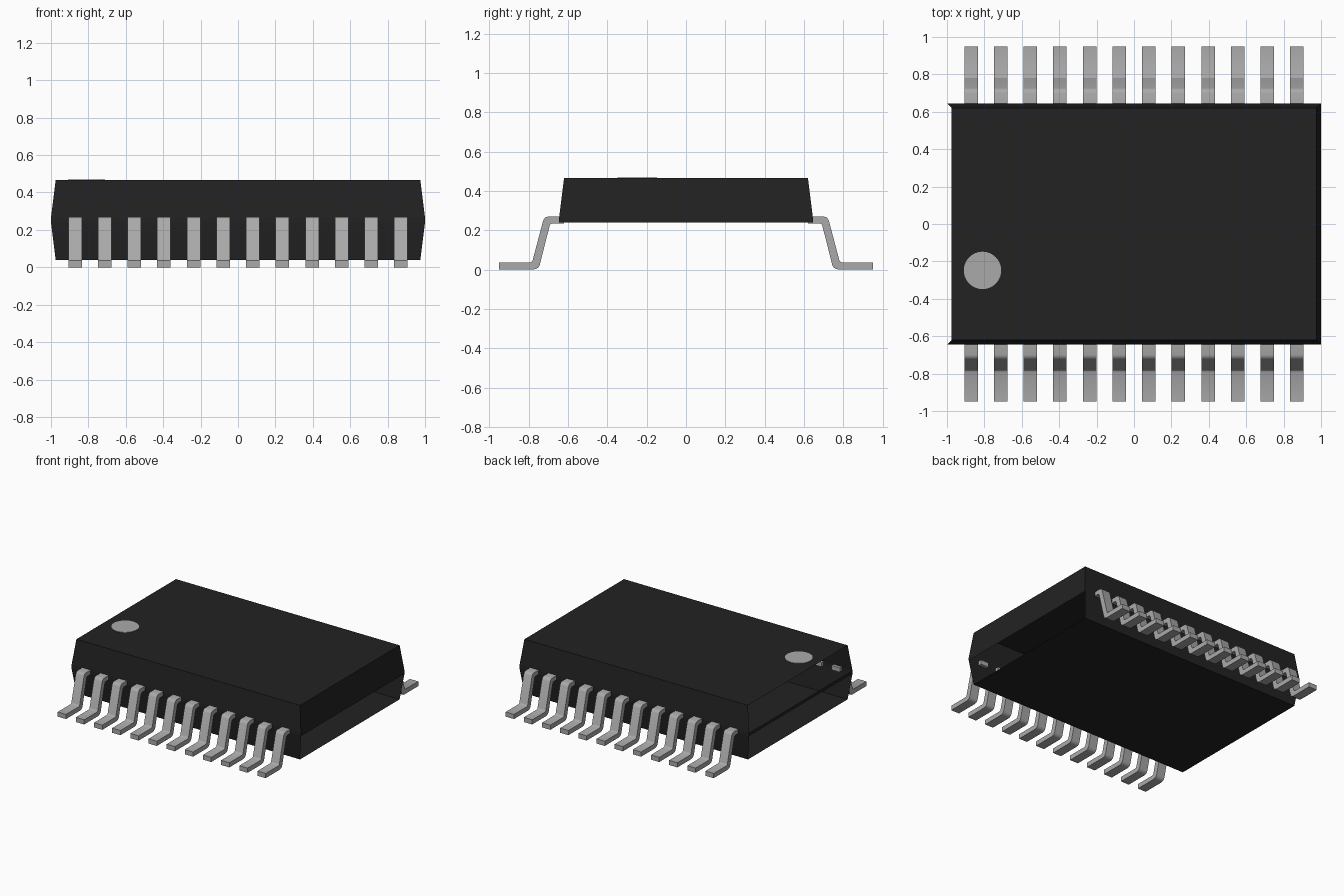
import bpy, bmesh, math

cube = bpy.data.objects.get("Cube")
if cube:
    bpy.data.objects.remove(cube, do_unlink=True)


def material(name, value):
    m = bpy.data.materials.new(name)
    m.use_nodes = True
    color = (value, value, value, 1)
    m.diffuse_color = color
    m.node_tree.nodes["Principled BSDF"].inputs["Base Color"].default_value = color
    return m


BLACK = material("black plastic", 0.016)
METAL = material("grey metal", 0.40)


def add_object(name, bm, mat):
    me = bpy.data.meshes.new(name)
    bm.to_mesh(me)
    bm.free()
    me.materials.append(mat)
    ob = bpy.data.objects.new(name, me)
    bpy.context.collection.objects.link(ob)
    return ob


# Body shell: rectangular rings (half x, half y, z) joined upward
RINGS = [(0.975, 0.62, 0.04), (1.0, 0.645, 0.24),
         (1.0, 0.645, 0.265), (0.975, 0.62, 0.466)]
bm = bmesh.new()
loops = [[bm.verts.new((sx * x, sy * y, z))
          for sx, sy in ((-1, -1), (1, -1), (1, 1), (-1, 1))] for x, y, z in RINGS]
# Open ends as (level, side): side 1 is +x, side 3 is -x
OPEN = {(0, 1), (0, 3), (2, 3)}
for level in range(3):
    a, b = loops[level], loops[level + 1]
    for i in range(4):
        if (level, i) not in OPEN:
            j = (i + 1) % 4
            bm.faces.new((a[i], a[j], b[j], b[i]))
bm.faces.new(loops[0][::-1])
bm.faces.new(loops[3])
add_object("body", bm, BLACK)

# Round marker on the top
bm = bmesh.new()
bmesh.ops.create_cone(bm, cap_ends=True, segments=40, radius1=0.1, radius2=0.1, depth=0.004)
bmesh.ops.translate(bm, verts=bm.verts, vec=(-0.81, -0.248, 0.467))
add_object("corner_marker", bm, METAL)

# Bent lead profile (distance outward, height)
LEAD = [(0.62, 0.27), (0.70, 0.27), (0.716, 0.265), (0.726, 0.25),
        (0.779, 0.05), (0.783, 0.041), (0.791, 0.037), (0.95, 0.037),
        (0.95, 0), (0.778, 0), (0.762, 0.003), (0.75, 0.011), (0.743, 0.025),
        (0.693, 0.224), (0.689, 0.231), (0.68, 0.235), (0.62, 0.235)]
PITCH, WIDTH, COUNT = 0.1583, 0.072, 12


def lead(name, x, side):
    bm = bmesh.new()
    face = bm.faces.new([bm.verts.new((x - WIDTH / 2, side * y, z)) for y, z in LEAD])
    ext = bmesh.ops.extrude_face_region(bm, geom=[face])
    moved = [v for v in ext["geom"] if isinstance(v, bmesh.types.BMVert)]
    bmesh.ops.translate(bm, verts=moved, vec=(WIDTH, 0, 0))
    bmesh.ops.recalc_face_normals(bm, faces=bm.faces)
    ob = add_object(name, bm, METAL)
    ob.select_set(True)
    bpy.context.view_layer.objects.active = ob


# Rows of leads along the front and back
bpy.ops.object.select_all(action='DESELECT')
for label, side in (("front", -1), ("back", 1)):
    for i in range(COUNT):
        lead(f"{label}_lead_{i + 1}", (i - (COUNT - 1) / 2) * PITCH, side)
bpy.ops.object.shade_smooth_by_angle(angle=math.radians(40))
bpy.ops.object.select_all(action='DESELECT')
